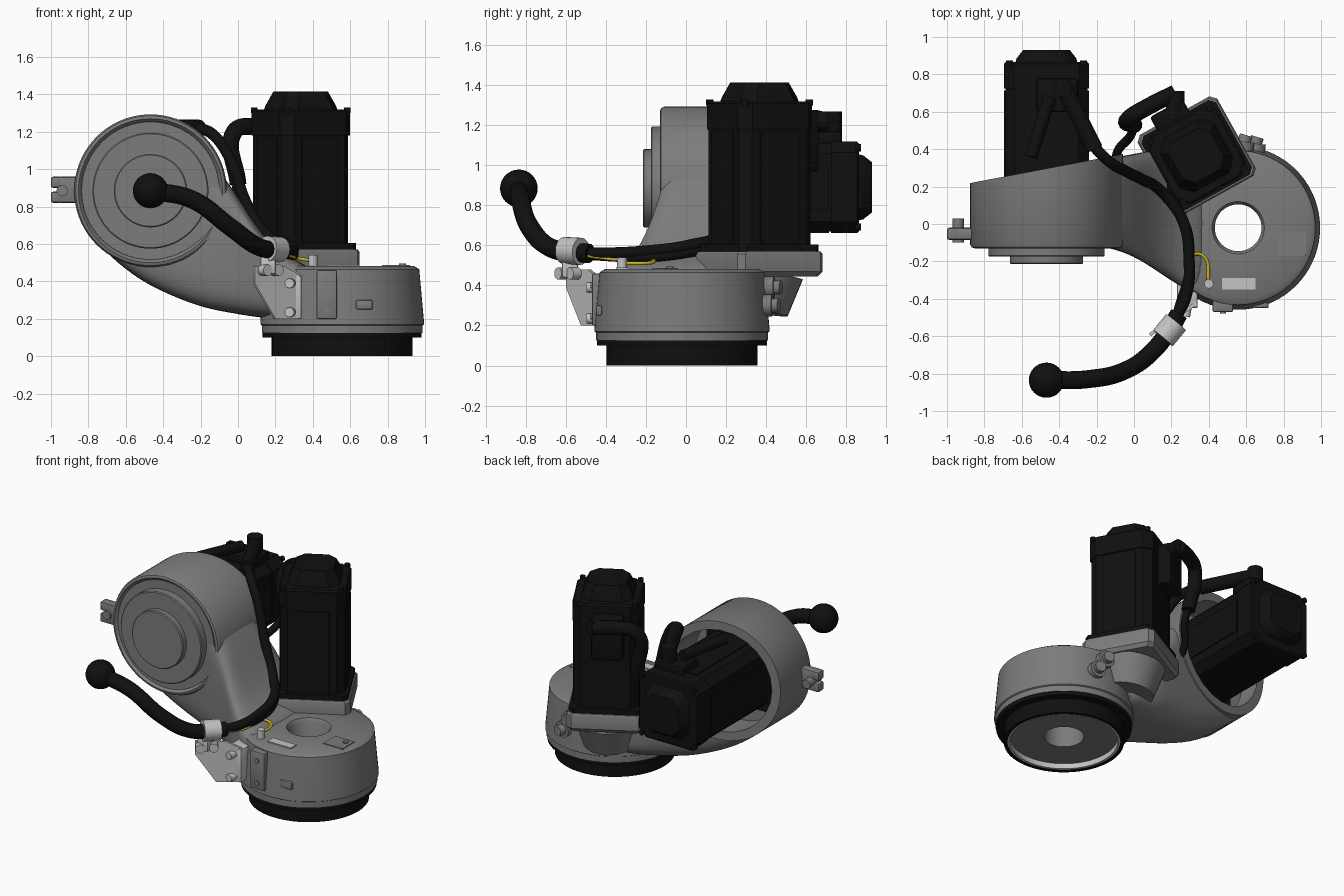
import bpy, bmesh, math
from math import radians, pi, cos, sin
from mathutils import Matrix, Vector

if "Cube" in bpy.data.objects:
    bpy.data.objects.remove(bpy.data.objects["Cube"])
made = []


def material(name, rgb):
    m = bpy.data.materials.new(name)
    m.use_nodes = True
    m.diffuse_color = (*rgb, 1)
    m.node_tree.nodes["Principled BSDF"].inputs["Base Color"].default_value = (*rgb, 1)
    return m


GREY = material("cast grey", (0.2, 0.2, 0.2))
BLACK = material("black", (0.005, 0.005, 0.005))
LIGHT = material("light metal", (0.55, 0.55, 0.55))
YELLOW = material("yellow wire", (0.6, 0.45, 0.01))


def add(name, bm, mat, matrix=Matrix()):
    bmesh.ops.remove_doubles(bm, verts=bm.verts, dist=1e-5)
    bmesh.ops.recalc_face_normals(bm, faces=bm.faces)
    bm.transform(matrix)
    me = bpy.data.meshes.new(name)
    bm.to_mesh(me)
    bm.free()
    me.materials.append(mat)
    ob = bpy.data.objects.new(name, me)
    bpy.context.collection.objects.link(ob)
    made.append(ob)
    return ob


def baked_mesh(ob):
    bpy.context.view_layer.update()
    deps = bpy.context.evaluated_depsgraph_get()
    return bpy.data.meshes.new_from_object(ob.evaluated_get(deps))


def lathe(name, pts, mat, matrix, closed=False):
    bm = bmesh.new()
    vs = [bm.verts.new((r, 0, z)) for r, z in pts]
    pairs = list(zip(vs, vs[1:])) + ([(vs[-1], vs[0])] if closed else [])
    es = [bm.edges.new(p) for p in pairs]
    bmesh.ops.spin(bm, geom=vs + es, cent=(0, 0, 0), axis=(0, 0, 1), angle=2 * pi, steps=72)
    return add(name, bm, mat, matrix)


def loft(name, rings, mat, matrix=Matrix()):
    bm = bmesh.new()
    rows = [[bm.verts.new(p) for p in ring] for ring in rings]
    n = len(rows[0])
    for a, b in zip(rows, rows[1:]):
        for i in range(n):
            bm.faces.new((a[i], a[(i + 1) % n], b[(i + 1) % n], b[i]))
    bm.faces.new(rows[0])
    bm.faces.new(rows[-1])
    return add(name, bm, mat, matrix)


def octo(h, c, z):
    k = h - c
    return [(h, -k, z), (h, k, z), (k, h, z), (-k, h, z), (-h, k, z), (-h, -k, z), (-k, -h, z), (k, -h, z)]


def prism(name, steps, mat, matrix):
    return loft(name, [octo(*s) for s in steps], mat, matrix)


def box(name, lo, hi, mat, bevel=0.0, matrix=Matrix()):
    bm = bmesh.new()
    bmesh.ops.create_cube(bm, size=1)
    lo, hi = Vector(lo), Vector(hi)
    bm.transform(Matrix.Translation((lo + hi) / 2) @ Matrix.Diagonal((*(hi - lo), 1)))
    if bevel:
        bmesh.ops.bevel(bm, geom=bm.edges[:], offset=bevel, segments=2, affect='EDGES', profile=0.5)
    return add(name, bm, mat, matrix)


def rod(name, a, b, r, mat, r2=None):
    a, b = Vector(a), Vector(b)
    bm = bmesh.new()
    bmesh.ops.create_cone(bm, cap_ends=True, segments=24, radius1=r, radius2=r2 or r, depth=(b - a).length)
    turn = (b - a).to_track_quat('Z', 'Y').to_matrix().to_4x4()
    return add(name, bm, mat, Matrix.Translation((a + b) / 2) @ turn)


def tube(name, pts, r, mat):
    cu = bpy.data.curves.new(name, 'CURVE')
    cu.dimensions, cu.bevel_depth, cu.bevel_resolution, cu.use_fill_caps = '3D', r, 4, True
    sp = cu.splines.new('BEZIER')
    sp.bezier_points.add(len(pts) - 1)
    for bp, p in zip(sp.bezier_points, pts):
        bp.co = p
        bp.handle_left_type = bp.handle_right_type = 'AUTO'
    tmp = bpy.data.objects.new(name + "_path", cu)
    bpy.context.collection.objects.link(tmp)
    bm = bmesh.new()
    bm.from_mesh(baked_mesh(tmp))
    bpy.data.objects.remove(tmp)
    return add(name, bm, mat)


# Wrist base: black flange, light inner rim, bored housing
BASE = Matrix.Translation((0.557, -0.02, 0))
lathe("flange_ring", [(.354, 0), (.377, 0), (.377, .1), (.425, .1), (.425, .127), (.354, .127)], BLACK, BASE, True)
lathe("flange_inner_rim", [(.338, .004), (.356, .004), (.356, .1), (.338, .1)], LIGHT, BASE, True)
lathe("base_housing", [(.125, .04), (.125, .46), (.14, .482), (.385, .482), (.412, .465), (.436, .2), (.438, .17),
                       (.43, .165), (.43, .125), (.36, .125), (.36, .04)], GREY, BASE, True)

# Arm neck: rounded sections blending drum into base (x, front, bottom, top)
rings = []
for x, y0, z0, z1 in [(-.78, -.09, .62, .9), (-.6, -.1, .46, 1.0), (-.47, -.1, .375, 1.1), (-.29, -.11, .295, 1.13),
                      (-.15, -.12, .25, 1.06), (0, -.17, .225, .86), (.12, -.25, .205, .65), (.27, -.35, .195, .52),
                      (.41, -.42, .19, .485)]:
    y1 = min(.21 + .19 * (x + .87), .40)
    cy, hy, cz, hz = (y0 + y1) / 2, (y1 - y0) / 2, (z0 + z1) / 2, (z1 - z0) / 2
    ring = []
    for i in range(40):
        c, s = cos(i * pi / 20), sin(i * pi / 20)
        ring.append((x, cy + hy * math.copysign(abs(c) ** .45, c), cz + hz * math.copysign(abs(s) ** .45, s)))
    rings.append(ring)
neck = loft("arm_neck", rings, GREY)
neck.modifiers.new("smooth", 'SUBSURF').levels = 2

# Drum with slanted open back
DRUM = Matrix.Translation((-.468, 0, .885)) @ Matrix.Rotation(radians(-90), 4, 'X')
drum = lathe("drum_shell", [(0, -.1), (.365, -.1), (.37, -.115), (.385, -.13), (.4, -.125), (.408, -.11),
                            (.408, .3), (0, .3)], GREY, DRUM)
for v in drum.data.vertices:
    if v.co.y > .25:
        v.co.y = .22 + .19 * (v.co.x + .87)
lathe("drum_cover", [(0, -.215), (.19, -.215), (.196, -.209), (.196, -.175), (.304, -.175), (.31, -.169),
                     (.31, -.118), (.368, -.118), (.368, -.09)], GREY, DRUM)

# Motor cavity cut into drum and neck
cutter = rod("cavity_cutter", (-.468, .08, .885), (-.468, .8, .885), .35, GREY)
cutter.hide_render = True
for ob in (drum, neck):
    m = ob.modifiers.new("cavity", 'BOOLEAN')
    m.operation, m.solver, m.object = 'DIFFERENCE', 'EXACT', cutter
    me = baked_mesh(ob)
    ob.modifiers.clear()
    ob.data = me
made.remove(cutter)
bpy.data.objects.remove(cutter)


# Servo motors
def motor(name, mtx, length, cap, half):
    prism(name + "_flange", [(half + .015, .03, 0), (half + .015, .03, .035)], BLACK, mtx)
    prism(name + "_body", [(half - .008, .05, .03), (half - .008, .05, length - .03)], BLACK, mtx)
    prism(name + "_end_plate", [(half, .055, length - .14), (half, .055, length - .01),
                                (half - .01, .055, length)], BLACK, mtx)
    prism(name + "_cap", [(.165, .06, length), (.16, .06, length + .02), (.125, .05, length + cap)], BLACK, mtx)
    for i in range(4):
        turn = mtx @ Matrix.Rotation(i * pi / 2, 4, 'Z')
        box(name + "_rib", (half - .02, -.11, .04), (half, .11, length - .15), BLACK, 0, turn)
        for s in (-1, 1):
            p = turn @ Vector((half - .03, half - .03, length - .02))
        rod(name + "_screw", p, p + (turn.to_3x3() @ Vector((0, 0, .03))), .018, BLACK)


UPRIGHT = Matrix.Translation((.335, .367, .57)) @ Matrix.Rotation(radians(29), 4, 'Z')
motor("upright_motor", UPRIGHT, .75, .095, .213)
motor("drum_motor", Matrix.Translation((-.468, .06, .89)) @ Matrix.Rotation(radians(-90), 4, 'X'), .805, .065, .228)

# Mount under the upright motor
prism("motor_mount_plate", [(.225, .03, -.125), (.243, .03, -.1), (.243, .03, -.012), (.235, .03, 0)], GREY, UPRIGHT)
rod("motor_mount_cup", (.345, .34, .27), (.335, .367, .46), .17, GREY, .22)

# Motor connectors
rod("drum_connector", (-.38, .74, 1.22), (-.21, .4, 1.22), .045, BLACK)
rod("drum_connector_elbow", (-.38, .73, 1.08), (-.38, .73, 1.27), .05, BLACK)
rod("drum_connector_second", (-.45, .68, 1.2), (-.55, .36, 1.22), .035, BLACK)
box("drum_connector_base", (-.52, .6, 1.1), (-.3, .78, 1.17), BLACK, .015)
tube("upright_connector", [(.22, .7, 1.22), (.08, .63, 1.23), (-.02, .57, 1.2), (0, .53, .92)], .045, BLACK)
rod("upright_connector_elbow", (.22, .56, 1.22), (.22, .71, 1.22), .05, BLACK)
box("upright_connector_block", (-.12, .2, .4), (.08, .3, .69), BLACK, .015, UPRIGHT)

# Cables
tube("main_hose", [(-.468, -.835, .885), (-.25, -.83, .84), (-.04, -.78, .69), (.1, -.68, .59), (.2, -.55, .565),
                   (.24, -.48, .56)], .048, BLACK)
bm = bmesh.new()
bmesh.ops.create_uvsphere(bm, u_segments=32, v_segments=16, radius=.094)
add("hose_end_ball", bm, BLACK, Matrix.Translation((-.468, -.835, .885)))
tube("drum_cable", [(.22, -.51, .56), (.28, -.38, .56), (.295, -.2, .57), (.26, .02, .6), (.14, .18, .66),
                    (.04, .24, .83), (-.04, .28, 1.05), (-.14, .34, 1.19), (-.22, .42, 1.22)], .03, BLACK)
tube("upright_cable", [(.23, -.48, .55), (.3, -.2, .54), (.25, .05, .57), (.08, .21, .61), (-.08, .29, .67),
                       (-.09, .38, .75), (-.02, .47, .86), (0, .53, .95)], .024, BLACK)
tube("earth_wire", [(.25, -.5, .55), (.3, -.35, .53), (.31, -.17, .525), (.37, -.17, .515), (.4, -.31, .51)],
     .009, YELLOW)

# Hose clamp and its bracket
rod("hose_clamp", (.155, -.61, .575), (.225, -.525, .57), .068, LIGHT)
box("clamp_foot", (.12, -.62, .44), (.2, -.54, .53), LIGHT, .008)
for x, y in ((.13, -.6), (.19, -.54)):
    rod("clamp_bolt", (x, y, .46), (x + .03, y - .04, .46), .03, LIGHT)
bm = bmesh.new()
outline = [(.09, .48), (.09, .39), (.2, .2), (.34, .2), (.34, .43), (.25, .48)]
face = bm.faces.new([bm.verts.new((x, -.6 + .68 * (x - .09), z)) for x, z in outline])
ext = bmesh.ops.extrude_face_region(bm, geom=[face])["geom"]
bmesh.ops.translate(bm, verts=[g for g in ext if isinstance(g, bmesh.types.BMVert)], vec=(-.01, .016, 0))
add("clamp_bracket", bm, LIGHT)
box("bracket_spacer", (.23, -.45, .2), (.34, -.3, .43), LIGHT, .008)
for z in (.235, .39):
    rod("bracket_bolt", (.285, -.44, z), (.275, -.495, z), .025, LIGHT)
    rod("cover_bolt", (.475, -.45, z + .01), (.475, -.478, z + .01), .016, GREY)

# Small fittings on the base housing
box("front_cover_plate", (.42, -.47, .2), (.53, -.4, .46), GREY, .008)
box("front_tag", (.63, -.45, .25), (.72, -.42, .3), GREY, .008)
box("top_label", (.47, -.35, .48), (.65, -.29, .489), LIGHT)
box("top_panel", (.77, -.17, .478), (.92, -.04, .487), GREY)
rod("top_panel_bolt", (.88, -.08, .48), (.88, -.08, .495), .018, GREY)
rod("earth_stud", (.4, -.32, .47), (.4, -.32, .54), .024, LIGHT)
for x, y, z in ((.58, .41, .39), (.64, .40, .3)):
    rod("rear_boss", (x, y - .06, z), (x + .01, y + .03, z), .055, GREY)
    rod("rear_bolt", (x, y, z), (x + .02, y + .065, z), .035, GREY)

# Lug on the side of the drum
box("side_lug", (-.96, -.085, .82), (-.8, -.02, .96), GREY, .012)
for z in (.84, .92):
    box("side_lug_tip", (-1, -.085, z - .02), (-.94, -.02, z + .04), GREY, .012)
rod("side_lug_bolt", (-.94, -.1, .885), (-.94, .03, .885), .03, GREY)

# Smooth shading with sharp edges kept
bpy.ops.object.select_all(action='DESELECT')
for ob in made:
    ob.select_set(True)
bpy.context.view_layer.objects.active = made[0]
bpy.ops.object.shade_smooth_by_angle(angle=radians(35))
